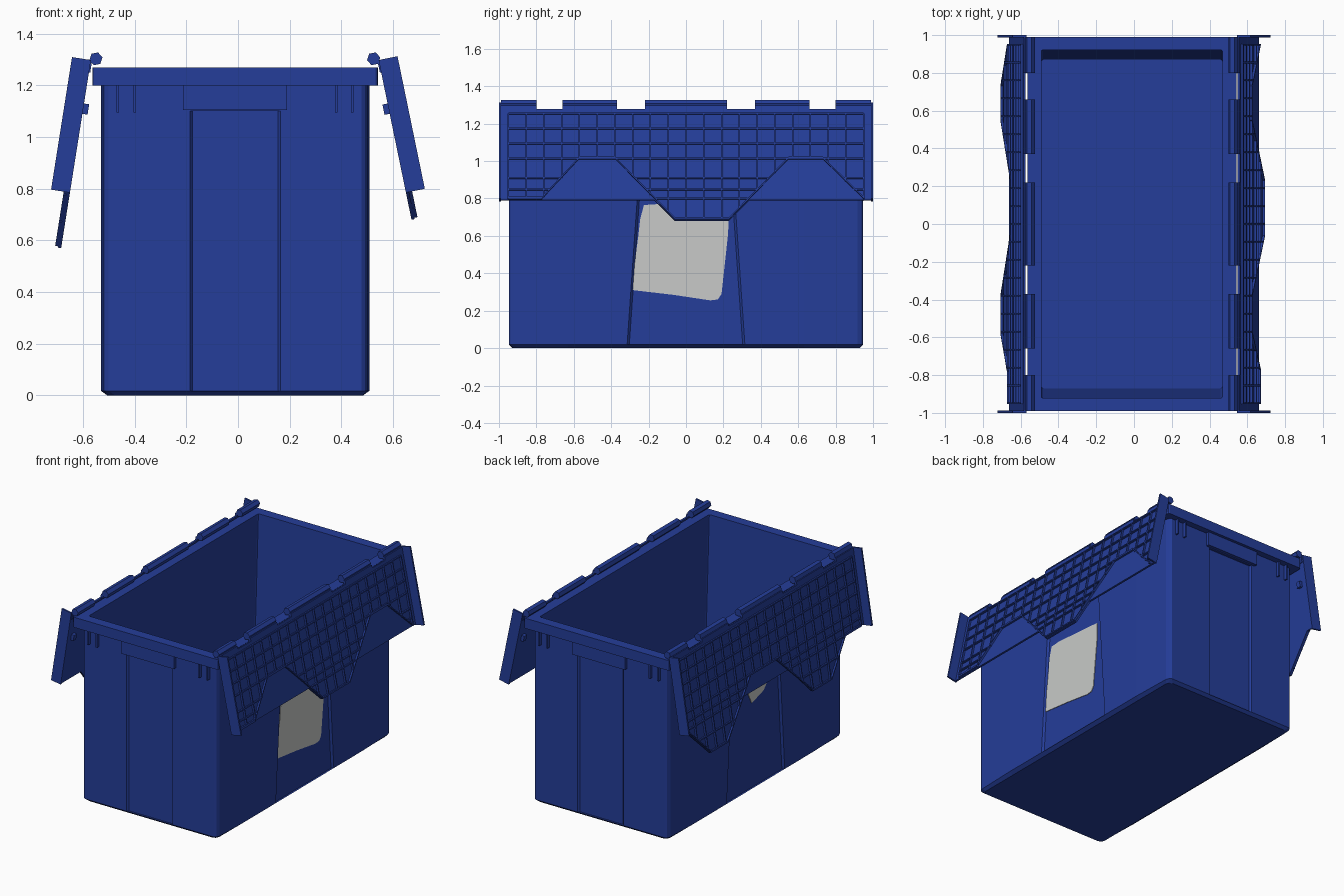
import bpy, bmesh, math

if "Cube" in bpy.data.objects:
    bpy.data.objects.remove(bpy.data.objects["Cube"])

def material(name, rgb):
    m = bpy.data.materials.new(name)
    m.diffuse_color = (*rgb, 1)
    m.use_nodes = True
    m.node_tree.nodes["Principled BSDF"].inputs["Base Color"].default_value = m.diffuse_color
    return m

BLUE = material("blue plastic", (0.018, 0.047, 0.32))
GREY = material("label grey", (0.58, 0.59, 0.58))

def finish(bm, name, mat=BLUE):
    bmesh.ops.recalc_face_normals(bm, faces=bm.faces)
    me = bpy.data.meshes.new(name)
    bm.to_mesh(me)
    bm.free()
    me.materials.append(mat)
    ob = bpy.data.objects.new(name, me)
    bpy.context.collection.objects.link(ob)
    return ob

def loft(bm, rings):
    """Skin a list of equal-length closed rings and cap both ends."""
    vs = [[bm.verts.new(p) for p in r] for r in rings]
    n = len(vs[0])
    for a, b in zip(vs, vs[1:]):
        for i in range(n):
            j = (i + 1) % n
            bm.faces.new((a[i], a[j], b[j], b[i]))
    bm.faces.new(vs[0][::-1])
    bm.faces.new(vs[-1])

def box(bm, x0, x1, y0, y1, z0, z1):
    loft(bm, [[(x0, y0, z), (x1, y0, z), (x1, y1, z), (x0, y1, z)] for z in (z0, z1)])

# ---- tub: lofted plan outline with a shallow recess on each wall ----
CX = -0.011

def outline(z, hx, hy, ws=0.28, ds=0.0, de=0.0, r=0.03, e=0.0):
    we = 0.17
    q = [(hx - ds, ws - 0.012), (hx, ws), (hx, 0.63), (hx - e, hy - r),
         (hx - e - 0.3 * r, hy - 0.3 * r), (hx - r, hy), (we + 0.005, hy), (we - 0.005, hy - de)]
    half = q + [(-x, y) for x, y in reversed(q)]
    return [(x + CX, y, z) for x, y in half + [(-x, -y) for x, y in half]]

HX, HY, DEPTH = 0.52, 0.947, 0.013
bm = bmesh.new()
loft(bm, [
    outline(0.0, HX - 0.025, HY - 0.02, 0.315),
    outline(0.018, HX, HY, 0.315, e=0.008),
    outline(0.018, HX, HY, 0.315, DEPTH, DEPTH, e=0.008),
    outline(1.1, HX, HY, 0.24, DEPTH, DEPTH, e=0.008),
    outline(1.1, HX, HY, 0.24, e=0.008),
    outline(1.2, HX, HY, 0.24, e=0.008),
    outline(1.2, 0.553, 0.99, 0.24, r=0.012),
    outline(1.27, 0.553, 0.99, 0.24, r=0.012),
    outline(1.27, 0.48, 0.922, 0.24, r=0.01),
    outline(0.03, 0.48, 0.87, 0.24, r=0.01),
])
finish(bm, "tub")

# ---- handle blocks and small ribs under the end rims ----
bm = bmesh.new()
for s in (-1, 1):
    y0, y1 = sorted((s * 0.935, s * 0.97))
    box(bm, -0.213, 0.19, y0, y1, 1.105, 1.205)
    for x in (-0.465, -0.40, 0.38, 0.443):
        box(bm, x - 0.005, x + 0.005, y0, y1, 1.095, 1.205)
finish(bm, "rim_ribs")

# ---- hinged flaps hanging open on the long sides ----
def bottom_at(line, y):
    for (ya, za), (yb, zb) in zip(line, line[1:]):
        if ya <= y <= yb:
            return za + (zb - za) * (y - ya) / (yb - ya)
    return line[-1][1]

def build_flap(side, s, x0, k, sheet, ribs):
    def at(y, z, d):
        return (s * (x0 + k * (1.295 - z) + d), y, z + d * k)

    def plate(bm, poly, d0, d1):
        loft(bm, [[at(y, z, d) for y, z in poly] for d in (d0, d1)])

    def rect(bm, y0, y1, z0, z1, d0, d1):
        plate(bm, [(y0, z0), (y1, z0), (y1, z1), (y0, z1)], d0, d1)

    # thin sheet with interlocking tongues
    bm = bmesh.new()
    plate(bm, sheet + [(0.99, 1.275), (-0.99, 1.275)], 0, 0.012)
    finish(bm, side + "_flap_sheet")

    # end plates and inner stops
    bm = bmesh.new()
    for e in (-1, 1):
        ya, yb = sorted((e * 0.988, e * 1.0))
        rect(bm, ya, yb, 0.785, 1.298, 0, 0.073)
        ya, yb = sorted((e * 0.93, e * 0.96))
        rect(bm, ya, yb, 1.09, 1.13, -0.02, 0.002)
    finish(bm, side + "_flap_ends")

    # stiffening grid
    bm = bmesh.new()
    t, d0, d1 = 0.004, 0.01, 0.024
    for i in range(21):
        y = -0.95 + 1.9 * i / 20
        rect(bm, y - t, y + t, bottom_at(ribs, y), 1.25, d0, d1)
    for z in (1.25, 1.17, 1.09, 1.01, 0.905, 0.845, 0.795, 0.69):
        start = None
        for i in range(192):
            y = -0.95 + 0.01 * i
            inside = i < 191 and bottom_at(ribs, y) <= z + 1e-4
            if inside and start is None:
                start = y
            if not inside and start is not None:
                if y - start > 0.03:
                    rect(bm, start, y - 0.01, z - t, z + t, d0, d1)
                start = None
    for (ya, za), (yb, zb) in zip(ribs, ribs[1:]):
        plate(bm, [(ya, za), (yb, zb), (yb, zb + 0.01), (ya, za + 0.01)], d0, d1)
    finish(bm, side + "_flap_ribs")

    # hexagonal hinge knuckles
    bm = bmesh.new()
    cx = s * (x0 - 0.02)
    for ya, yb in ((-0.99, -0.8), (-0.66, -0.37), (-0.22, 0.22), (0.37, 0.66), (0.8, 0.99)):
        loft(bm, [[(cx + 0.026 * math.cos(a * math.pi / 3 + 0.2), y,
                    1.303 + 0.026 * math.sin(a * math.pi / 3 + 0.2)) for a in range(6)]
                  for y in (ya, yb)])
        rect(bm, ya, yb, 1.25, 1.295, -0.005, 0.012)
    finish(bm, side + "_hinge")

build_flap("right", 1, 0.545, 0.206,
           [(-0.99, 0.79), (-0.17, 0.79), (-0.06, 0.68), (0.23, 0.68), (0.34, 0.79), (0.99, 0.79)],
           [(-0.95, 0.795), (-0.77, 0.795), (-0.57, 1.01), (-0.38, 1.01), (-0.06, 0.685),
            (0.23, 0.685), (0.55, 1.01), (0.73, 1.01), (0.95, 0.795)])
build_flap("left", -1, 0.57, 0.158,
           [(-0.99, 0.79), (-0.78, 0.79), (-0.58, 0.57), (-0.38, 0.57), (-0.18, 0.79),
            (0.35, 0.79), (0.55, 0.57), (0.73, 0.57), (0.95, 0.79), (0.99, 0.79)],
           [(-0.95, 0.795), (-0.78, 0.795), (-0.58, 0.575), (-0.38, 0.575), (-0.05, 0.9),
            (0.23, 0.9), (0.55, 0.575), (0.73, 0.575), (0.95, 0.795)])

# ---- paper labels on the long walls ----
def label(name, s, poly):
    bm = bmesh.new()
    xs = [CX + s * (HX - DEPTH + d) for d in (-0.001, 0.004)]
    loft(bm, [[(x, y, z) for y, z in poly] for x in xs])
    finish(bm, name, GREY)

label("right_label", 1, [(-0.285, 0.31), (-0.07, 0.285), (0.13, 0.255), (0.17, 0.26), (0.19, 0.29),
                         (0.225, 0.61), (0.23, 0.74), (-0.15, 0.77), (-0.225, 0.765),
                         (-0.245, 0.69), (-0.255, 0.6), (-0.275, 0.45)])
label("left_label", -1, [(-0.1, 0.64), (0.03, 0.6), (0.12, 0.78), (0.12, 1.05),
                         (-0.22, 1.05), (-0.22, 0.78)])
